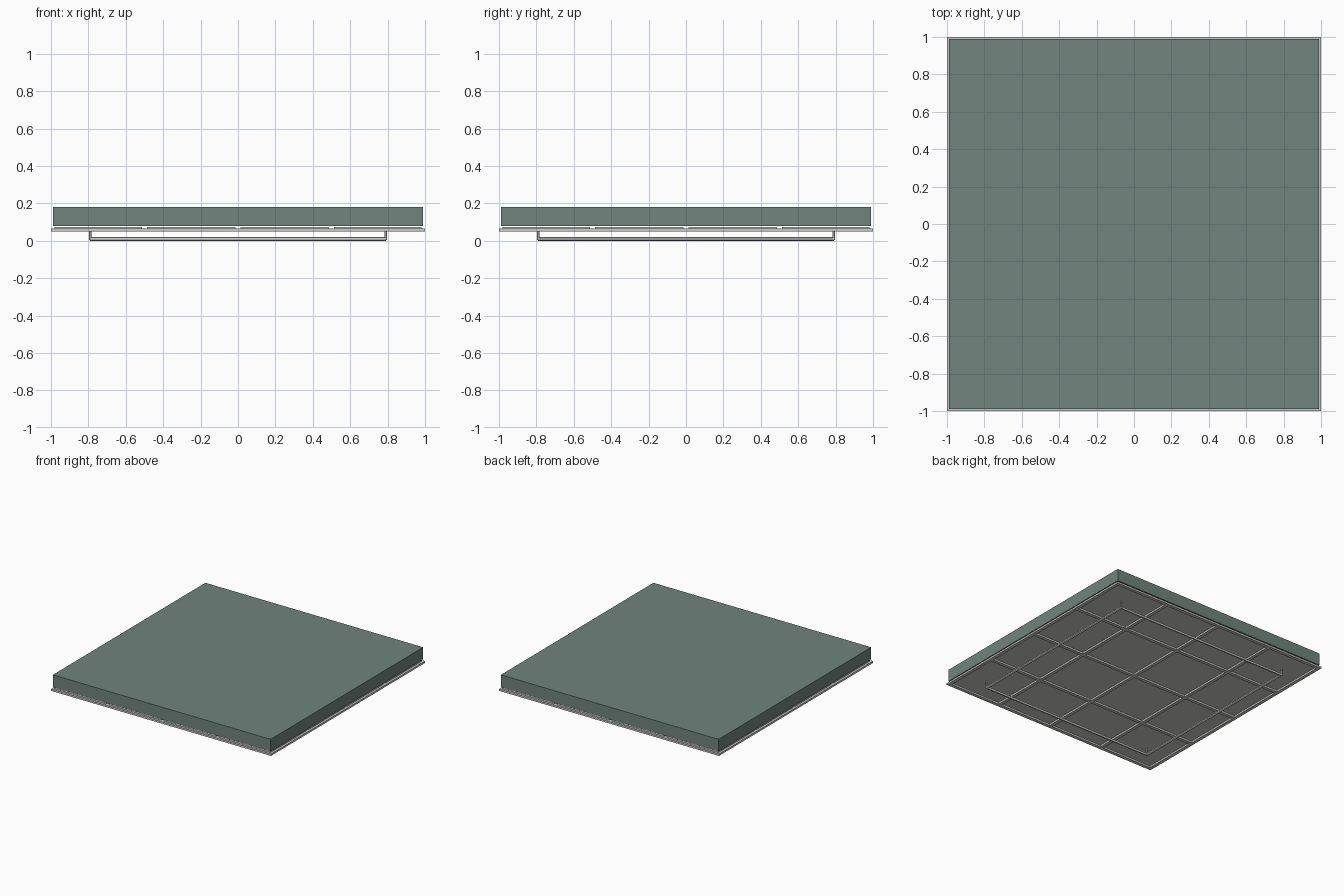
import bpy
import math

if "Cube" in bpy.data.objects:
    bpy.data.objects.remove(bpy.data.objects["Cube"])


def material(name, rgb):
    m = bpy.data.materials.new(name)
    m.diffuse_color = (*rgb, 1)
    m.use_nodes = True
    m.node_tree.nodes["Principled BSDF"].inputs["Base Color"].default_value = m.diffuse_color
    return m


GREEN = material("grey green", (0.16, 0.23, 0.20))
PALE = material("pale grey", (0.60, 0.60, 0.58))


def box(name, x, y, z, mat):
    """Box from (min, max) ranges along each axis."""
    bpy.ops.mesh.primitive_cube_add(size=1, location=[(a + b) / 2 for a, b in (x, y, z)])
    o = bpy.context.object
    o.name = name
    o.scale = [b - a for a, b in (x, y, z)]
    bpy.ops.object.transform_apply(location=False, rotation=False, scale=True)
    o.data.materials.append(mat)
    return o


def rod(name, loc, length, radius, rot, mat):
    bpy.ops.mesh.primitive_cylinder_add(vertices=12, radius=radius, depth=length,
                                        location=loc, rotation=rot)
    o = bpy.context.object
    o.name = name
    o.data.materials.append(mat)
    bpy.ops.object.shade_smooth_by_angle()
    return o


# Thick upper slab
box("upper_slab", (-0.99, 0.99), (-0.99, 0.99), (0.08, 0.18), GREEN)

# Supporting grid: five bars lengthwise, cross pieces fitted between them
W = 0.014
lines = [(-1, -1 + 2 * W)] + [(c - W, c + W) for c in (-0.5, 0, 0.5)] + [(1 - 2 * W, 1)]
for span in lines:
    box("main_bar", span, (-1, 1), (0.05, 0.065), PALE)
for i in range(4):
    for span in lines:
        box("cross_bar", (lines[i][1], lines[i + 1][0]), span, (0.05, 0.065), PALE)

# Sixteen thin panels resting on the grid
edges = [(-0.982, -0.513), (-0.487, -0.013), (0.013, 0.487), (0.513, 0.982)]
for x in edges:
    for y in edges:
        box("panel", x, y, (0.064, 0.075), PALE)

# Square rod frame hung below, on four corner posts
R, P = 0.010, 0.785
for s in (-1, 1):
    rod("frame_rod_x", (0, s * P, R), 2 * P + R, R, (0, math.pi / 2, 0), PALE)
    rod("frame_rod_y", (s * P, 0, R), 2 * P + R, R, (math.pi / 2, 0, 0), PALE)
    for t in (-1, 1):
        rod("corner_post", (s * 0.79, t * 0.79, 0.035), 0.06, 0.006, (0, 0, 0), PALE)
